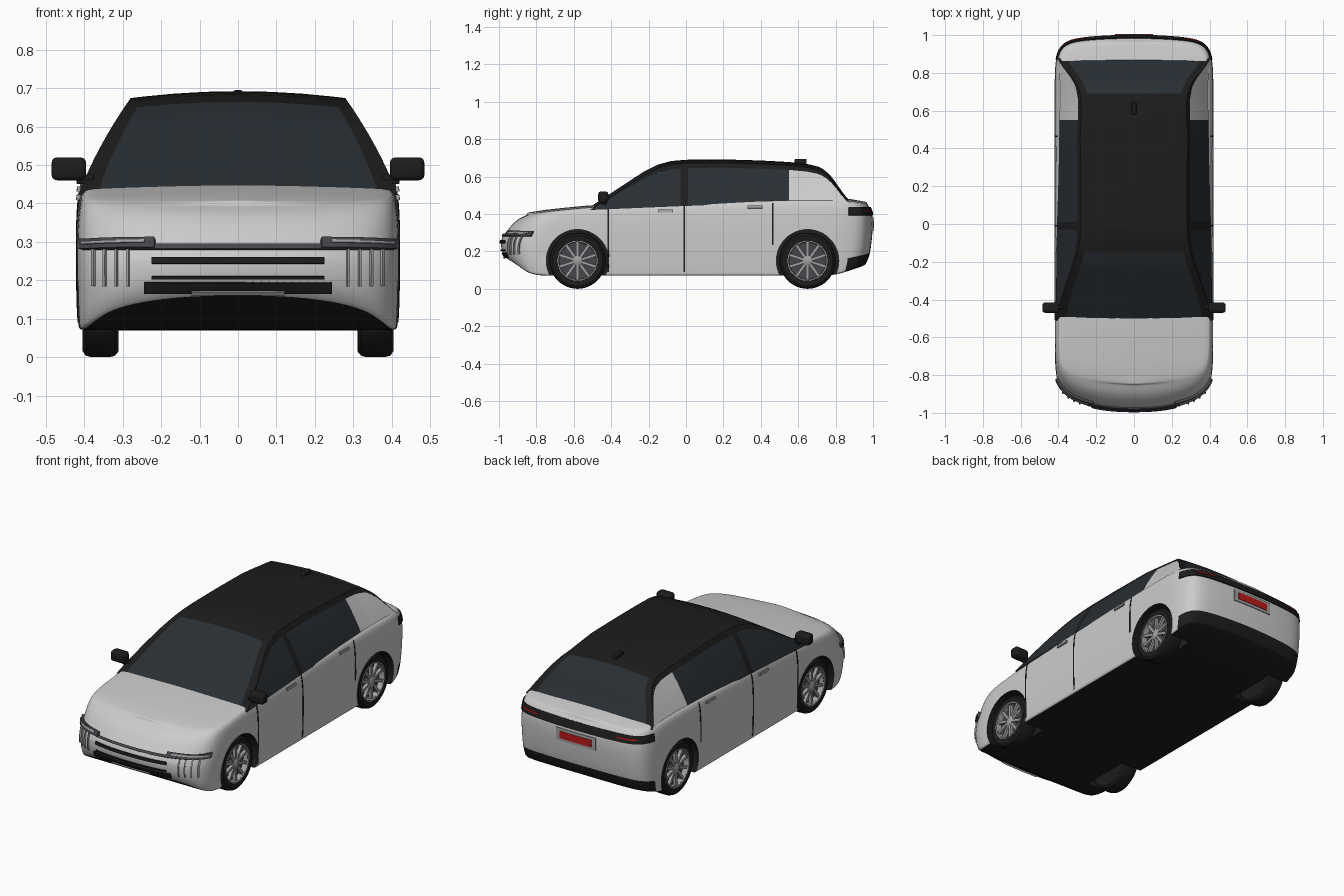
import bpy, bmesh, math
from mathutils import Vector, Matrix

if "Cube" in bpy.data.objects:
    bpy.data.objects.remove(bpy.data.objects["Cube"])

def material(name, r, g, b):
    m = bpy.data.materials.new(name)
    m.diffuse_color = (r, g, b, 1)
    m.use_nodes = True
    m.node_tree.nodes["Principled BSDF"].inputs["Base Color"].default_value = m.diffuse_color
    return m

SILVER = material("silver_paint", .60, .61, .63)
BLACK = material("black_trim", .012, .012, .012)
GLASS = material("dark_glass", .022, .028, .034)
DARK = material("dark_grey", .06, .06, .07)
METAL = material("wheel_metal", .36, .36, .37)
RED = material("red_lens", .5, .01, .01)

def lerp(table, x):
    if x <= table[0][0]:
        return table[0][1]
    for (x0, a), (x1, b) in zip(table, table[1:]):
        if x <= x1:
            return a + (b - a) * (x - x0) / (x1 - x0)
    return table[-1][1]

def finish(bm, name, mats, angle=35):
    bmesh.ops.recalc_face_normals(bm, faces=bm.faces)
    me = bpy.data.meshes.new(name)
    bm.to_mesh(me)
    bm.free()
    ob = bpy.data.objects.new(name, me)
    bpy.context.collection.objects.link(ob)
    for m in mats:
        me.materials.append(m)
    smooth(ob, angle)
    return ob

def smooth(ob, angle=35):
    bpy.ops.object.select_all(action='DESELECT')
    ob.select_set(True)
    bpy.context.view_layer.objects.active = ob
    bpy.ops.object.shade_smooth_by_angle(angle=math.radians(angle))

def apply_all(ob):
    bpy.context.view_layer.objects.active = ob
    for m in list(ob.modifiers):
        bpy.ops.object.modifier_apply(modifier=m.name)

def grid_faces(bm, rows):
    for a, b in zip(rows, rows[1:]):
        for k in range(len(a) - 1):
            bm.faces.new((a[k], a[k + 1], b[k + 1], b[k]))

def box(name, lo, hi, mat, bevel=0, mirror=False):
    bm = bmesh.new()
    for s in ((1, -1) if mirror else (1,)):
        c = [(l + h) / 2 for l, h in zip(lo, hi)]
        M = Matrix.Translation((c[0] * s, c[1], c[2])) @ Matrix.Diagonal(
            [h - l for l, h in zip(lo, hi)] + [1])
        bmesh.ops.create_cube(bm, size=1, matrix=M)
    if bevel:
        bmesh.ops.bevel(bm, geom=bm.edges[:], offset=bevel, segments=3, profile=.5, affect='EDGES')
    return finish(bm, name, [mat])

# ---- lower body: plan outline stacked in layers, closed by hood/deck and floor
OUT = [(0, -1), (.1, -.997), (.2, -.985), (.3, -.955), (.36, -.92), (.4, -.87), (.415, -.8),
       (.42, -.7), (.42, -.5), (.42, -.25), (.42, 0), (.42, .25), (.42, .5), (.42, .7), (.42, .8),
       (.414, .88), (.395, .935), (.355, .97), (.28, .986), (.15, .996), (0, 1)]
BOTTOM = [(-.8, .07), (-.87, .08), (-.955, .135), (-1, .16), ]
BOTTOM = BOTTOM[::-1] + [(.8, .07), (.88, .09), (.98, .12), (1, .13)]
BELT = [(-1, .395), (-.85, .412), (-.5, .437), (0, .458), (.5, .475), (.86, .475), (1, .452)]
#        t, width factor, front inset, rear inset
LAYERS = [(0, .985, .045, .04), (.03, .988, .036, .034), (.17, .996, .012, .014), (.45, 1, .006, .004),
          (.6, 1, .035, 0), (.78, .996, .068, 0), (.92, .982, .105, .008), (1, .958, .15, .03)]

def build_body():
    bm = bmesh.new()
    n = len(OUT) - 1
    rings = []
    for t, w, f, r in LAYERS:
        pts = []
        for x, y in OUT:
            z0 = lerp(BOTTOM, y)
            yy = y + f * max(0, (-y - .5) / .5) - r * max(0, (y - .6) / .4)
            pts.append((x * w, yy, z0 + t * (lerp(BELT, y) - z0)))
        pts += [(-x, y, z) for x, y, z in pts[n - 1:0:-1]]
        rings.append([bm.verts.new(p) for p in pts])
    for k, (a, b) in enumerate(zip(rings, rings[1:])):
        for i in range(2 * n):
            j = (i + 1) % (2 * n)
            fc = bm.faces.new((a[i], a[j], b[j], b[i]))
            if k < 2 and a[i].co.y > .84 and a[j].co.y > .84:
                fc.material_index = 1
    for ring, crown, mat in ((rings[0], 0, 1), (rings[-1], .016, 0)):
        rows = [[ring[0]] * 5]
        for i in range(1, n):
            c = ring[i].co
            mid = [bm.verts.new((c.x * q, c.y, c.z + crown * (1 - q * q))) for q in (.9, 0, -.9)]
            rows.append([ring[i]] + mid + [ring[2 * n - i]])
        rows.append([ring[n]] * 5)
        for a, b in zip(rows, rows[1:]):
            for k in range(4):
                vs = list(dict.fromkeys((a[k], a[k + 1], b[k + 1], b[k])))
                bm.faces.new(vs).material_index = mat
    body = finish(bm, "lower_body", [SILVER, BLACK])
    body.modifiers.new("smooth", 'SUBSURF').levels = 2
    apply_all(body)
    # wheel arches
    for y in WHEELS:
        for s in (1, -1):
            bpy.ops.mesh.primitive_cylinder_add(vertices=48, radius=.167, depth=.4,
                location=(s * .48, y, .15), rotation=(0, math.pi / 2, 0))
            cut = bpy.context.object
            cut.hide_render = True
            md = body.modifiers.new("arch", 'BOOLEAN')
            md.operation, md.object, md.solver = 'DIFFERENCE', cut, 'EXACT'
            apply_all(body)
            bpy.data.objects.remove(cut)
    for p in body.data.polygons:
        inside = any(math.hypot(p.center.y - y, p.center.z - .15) < .168 for y in WHEELS)
        if inside and not (abs(p.normal.x) > .5 and abs(p.center.x) > .35):
            p.material_index = 1
    smooth(body, 35)
    return body

WHEELS = (-.58, .65)
body = build_body()

# ---- cabin: one surface cab(y, q); q 0..1 climbs the side, 1..2 crosses to the centre
ROOF = [(-.51, .44), (-.4, .512), (-.3, .578), (-.22, .63), (-.15, .664), (-.08, .683), (0, .69),
        (.2, .692), (.4, .686), (.55, .678), (.65, .667), (.72, .65), (.77, .61), (.81, .555),
        (.85, .497), (.88, .47)]

def cab(y, q):
    zt = lerp(ROOF, y)
    zb = min(lerp(BELT, y) - .015, zt)
    ze = max(zt - .018, zb)
    z = zb + (ze - zb) * min(q, 1)
    s = (z - .455) / .215
    x = .402 - .09 * s - .03 * s * s - .02 * s * min(1, max(0, (y - .45) / .2))
    if q > 1:
        v = 2 - q
        x, z = x * v, zt - (zt - ze) * v * v
    return x, y, z

def panel(name, y0, y1, qs, mat):
    bm = bmesh.new()
    n = max(2, round((y1 - y0) / .025))
    for s in (1, -1):
        rows = []
        for i in range(n + 1):
            pts = [cab(y0 + (y1 - y0) * i / n, q) for q in qs]
            rows.append([bm.verts.new((x * s, y, z)) for x, y, z in pts])
        grid_faces(bm, rows)
    bmesh.ops.remove_doubles(bm, verts=bm.verts, dist=1e-5)
    finish(bm, name, [mat])

SIDE, TOP, EDGE = (0, .3, .6, .88), (1.12, 1.4, 1.7, 2), (.88, 1, 1.12)
panel("windscreen", -.51, -.15, TOP, GLASS)
panel("windscreen_pillars", -.51, -.15, EDGE, BLACK)
panel("roof", -.15, .69, EDGE + TOP[1:], BLACK)
panel("rear_window", .69, .88, TOP, GLASS)
panel("rear_pillars", .69, .88, EDGE, BLACK)
panel("front_side_windows", -.51, -.03, SIDE, GLASS)
panel("centre_pillars", -.03, .01, SIDE, BLACK)
panel("rear_side_windows", .01, .55, SIDE, GLASS)
panel("rear_quarters", .55, .88, SIDE, SILVER)

# ---- trim strips laid onto the body surface by ray casting
def strip(name, view, a0, a1, b0, b1, mat, thick=.012, mirror=False):
    bm = bmesh.new()
    na, nb = max(2, round((a1 - a0) / .02)), max(2, round((b1 - b0) / .02))
    rows, last = [], None
    for i in range(na + 1):
        row = []
        for j in range(nb + 1):
            a, b = a0 + (a1 - a0) * i / na, b0 + (b1 - b0) * j / nb
            org, d = {"front": ((a, -2, b), (0, 1, 0)), "back": ((a, 2, b), (0, -1, 0)),
                      "side": ((2, a, b), (-1, 0, 0))}[view]
            hit, loc, _, _ = body.ray_cast(Vector(org), Vector(d))
            if hit:
                last = loc.copy()
            k = 0 if view == "side" else 1
            p = Vector(org)
            p[k] = last[k] if last else {"front": -.95, "back": .95, "side": .41}[view]
            row.append(bm.verts.new(p))
        rows.append(row)
    grid_faces(bm, rows)
    ob = finish(bm, name, [mat])
    md = ob.modifiers.new("thickness", 'SOLIDIFY')
    md.thickness, md.offset = thick, 0
    if mirror:
        ob.modifiers.new("mirror", 'MIRROR')
    apply_all(ob)
    smooth(ob)

strip("headlights", "front", .215, .402, .279, .305, DARK, .03, True)
strip("headlight_lenses", "front", .24, .395, .290, .297, METAL, .036, True)
strip("nose_bar", "front", -.215, .215, .279, .291, DARK, .016)
strip("upper_grille", "front", -.223, .223, .243, .259, BLACK, .016)
strip("middle_grille", "front", -.223, .223, .204, .211, BLACK, .014)
strip("lower_grille", "front", -.243, .243, .168, .195, BLACK, .014)
strip("lower_lip", "front", -.12, .12, .168, .176, METAL, .024)
for k, x in enumerate((.285, .315, .345, .373)[:4]):
    strip(f"running_light_{k}", "front", x - .003, x + .003, .185, .279, METAL, .016, True)
for k, (y, z0, z1) in enumerate(((-.415, .09, .43), (-.01, .09, .45), (.465, .235, .458))):
    strip(f"door_seam_{k}", "side", y - .004, y + .004, z0, z1, BLACK, .004, True)
strip("front_door_handles", "side", -.15, -.07, .408, .422, METAL, .016, True)
strip("rear_door_handles", "side", .33, .41, .43, .443, METAL, .016, True)
strip("tail_light_band", "back", -.37, .37, .393, .435, BLACK, .012)
strip("tail_light_ends", "side", .87, .955, .393, .435, BLACK, .012, True)
strip("tail_lenses", "back", .25, .36, .412, .418, RED, .018, True)
strip("plate_frame", "back", -.125, .125, .31, .38, METAL, .010)
strip("plate", "back", -.1, .1, .325, .365, RED, .016)

# ---- mirrors and roof fin
box("mirrors", (.395, -.47, .46), (.485, -.415, .52), BLACK, .015, True)
box("mirror_stalks", (.375, -.45, .45), (.42, -.425, .475), BLACK, .004, True)
box("roof_fin", (-.012, .58, .66), (.012, .645, .695), BLACK, .006)

# ---- wheels
def lathe(name, profile, mat, s, y, n=48):
    bm = bmesh.new()
    rows = [[bm.verts.new((x * s, y + r * math.cos(2 * math.pi * i / n),
             .15 + r * math.sin(2 * math.pi * i / n))) for r, x in profile] for i in range(n)]
    grid_faces(bm, rows + rows[:1])
    bmesh.ops.remove_doubles(bm, verts=bm.verts, dist=1e-5)
    finish(bm, name, [mat])

def wheel(tag, s, y):
    lathe(tag + "_tyre", [(.1, .398), (.115, .403), (.135, .404), (.146, .396), (.15, .38), (.15, .335),
          (.146, .32), (.135, .311), (.1, .311), (0, .315)], BLACK, s, y)
    lathe(tag + "_rim", [(.098, .37), (.101, .404), (.107, .404), (.108, .395)], METAL, s, y)
    lathe(tag + "_disc", [(.102, .372), (0, .368)], DARK, s, y)
    lathe(tag + "_hub", [(.028, .368), (.026, .396), (.02, .4), (0, .4)], METAL, s, y, 24)
    bm = bmesh.new()
    for k in range(10):
        M = (Matrix.Translation((s * .386, y, .15)) @ Matrix.Rotation(k * math.pi / 5, 4, 'X')
             @ Matrix.Translation((0, 0, .062)) @ Matrix.Diagonal((.018, .015, .082, 1)))
        bmesh.ops.create_cube(bm, size=1, matrix=M)
    finish(bm, tag + "_spokes", [METAL])

for s, side in ((1, "right"), (-1, "left")):
    for y, end in zip(WHEELS, ("front", "rear")):
        wheel(f"{end}_{side}_wheel", s, y)
